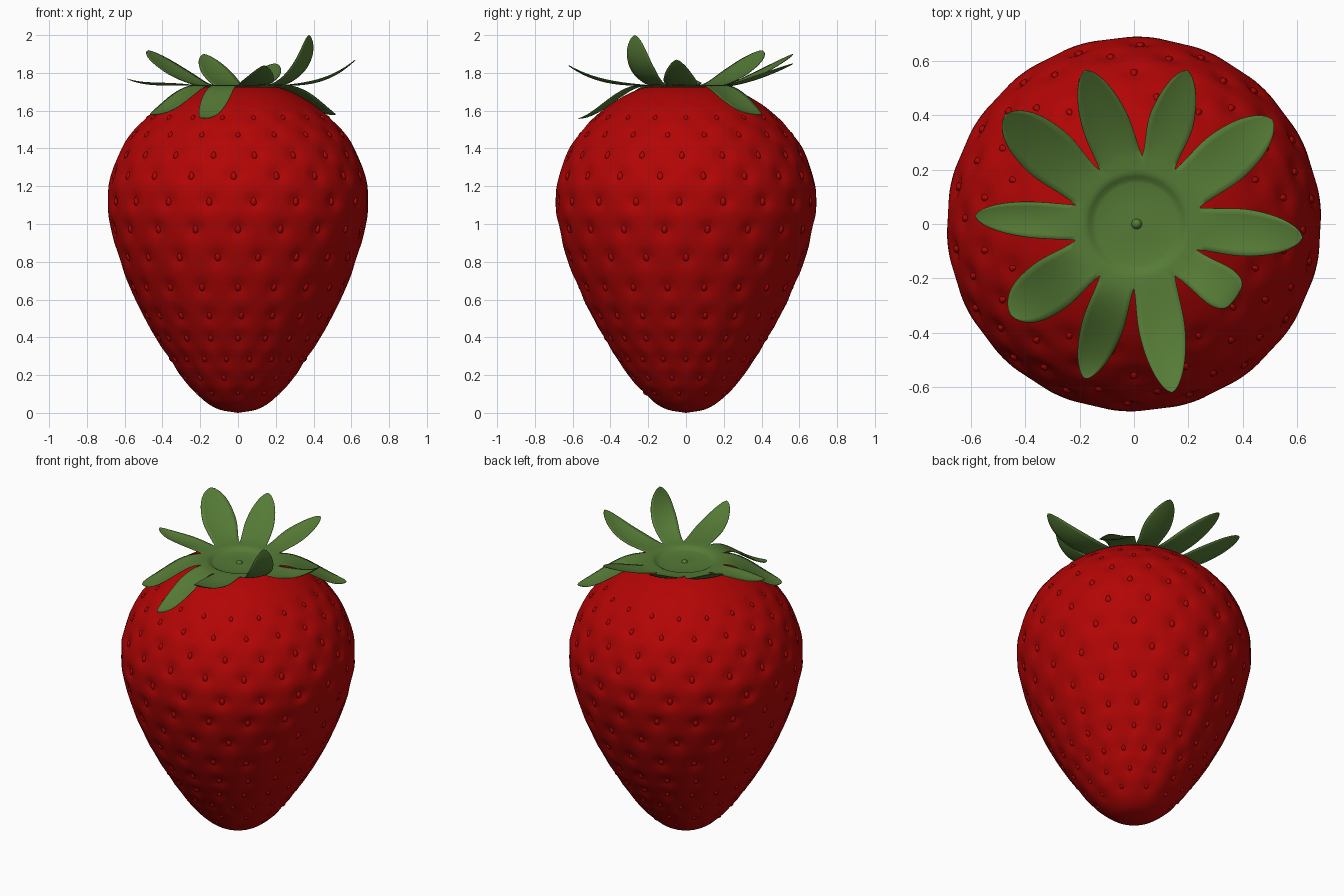
import bpy, bmesh, math
from mathutils import Vector, Matrix, kdtree

cube = bpy.data.objects.get("Cube")
if cube:
    bpy.data.objects.remove(cube, do_unlink=True)


def material(name, rgb):
    m = bpy.data.materials.new(name)
    m.use_nodes = True
    m.diffuse_color = (*rgb, 1)
    bsdf = m.node_tree.nodes["Principled BSDF"]
    bsdf.inputs["Base Color"].default_value = (*rgb, 1)
    bsdf.inputs["Roughness"].default_value = 0.6
    return m


def finish(bm, name, mat):
    mesh = bpy.data.meshes.new(name)
    bm.to_mesh(mesh)
    bm.free()
    mesh.materials.append(mat)
    mesh.shade_smooth()
    obj = bpy.data.objects.new(name, mesh)
    bpy.context.collection.objects.link(obj)
    return obj


def smooth_path(pts, steps):
    """Catmull-Rom curve through the points."""
    p = [Vector(q) for q in pts]
    p = [2 * p[0] - p[1]] + p + [2 * p[-1] - p[-2]]
    out = []
    for a, b, c, d in zip(p, p[1:], p[2:], p[3:]):
        for k in range(steps):
            t = k / steps
            out.append(0.5 * (2 * b + (c - a) * t + (2 * a - 5 * b + 4 * c - d) * t * t
                              + (3 * b - a - 3 * c + d) * t ** 3))
    return out + [p[-2]]


def polar(r, angle, z):
    return Vector((r * math.cos(angle), r * math.sin(angle), z))


def ease(t):
    return t * t * (3 - 2 * t)


red = material("fruit red", (0.45, 0.0015, 0.0015))
green = material("leaf green", (0.092, 0.198, 0.037))

# Fruit outline as radius and height, bottom to top
outline = smooth_path([(0, 0), (0.11, 0.022), (0.21, 0.09), (0.31, 0.205), (0.438, 0.4),
                       (0.546, 0.605), (0.63, 0.815), (0.678, 1.0), (0.69, 1.11), (0.678, 1.24),
                       (0.618, 1.4), (0.54, 1.51), (0.433, 1.61), (0.32, 1.682), (0.24, 1.716),
                       (0.2, 1.724), (0.15, 1.703), (0, 1.7)], 8)

# Seed rows as height and phase: position, outward normal and size of each seed
seeds = []
rows = [(0.1, 0), (0.18, 0.5), (0.28, 0.5), (0.39, 0), (0.51, 0.1), (0.66, 0), (0.82, 0.5),
        (0.97, 0), (1.12, 0.35), (1.26, -0.1), (1.37, 0.4), (1.48, 0), (1.57, 0.5)]
for i, (z, phase) in enumerate(rows):
    a, b = next((a, b) for a, b in zip(outline, outline[1:]) if a.y <= z < b.y)
    r = a.x + (b.x - a.x) * (z - a.y) / (b.y - a.y)
    slope = (b - a).normalized()
    count = 9 if i == 0 else 12 if i == 1 else 18
    size = min(1, 0.4 + 0.1 * i, 0.5 + 0.16 * (12 - i))
    for k in range(count):
        angle = 2 * math.pi * (k + phase) / count - math.pi / 2
        seeds.append((polar(r, angle, z), polar(slope.y, angle, -slope.x), size))
tree = kdtree.KDTree(len(seeds))
for i, s in enumerate(seeds):
    tree.insert(s[0], i)
tree.balance()

# Fruit body: lathe the outline, then press a dimple around every seed
bm = bmesh.new()
verts = [bm.verts.new((p.x, 0, p.y)) for p in outline]
edges = [bm.edges.new(pair) for pair in zip(verts, verts[1:])]
bmesh.ops.spin(bm, geom=verts + edges, cent=(0, 0, 0), axis=(0, 0, 1),
               angle=2 * math.pi, steps=180, use_merge=True)
bmesh.ops.remove_doubles(bm, verts=bm.verts, dist=0.0005)
bmesh.ops.recalc_face_normals(bm, faces=bm.faces)
for v in bm.verts:
    push = Vector()
    for co, i, dist in tree.find_range(v.co, 0.12):
        push -= seeds[i][1] * seeds[i][2] * 0.018 * math.exp(-(dist / 0.042) ** 2)
    v.co += push
finish(bm, "fruit_body", red)

# Seeds: small upright teardrops sitting in the dimples
bm = bmesh.new()
for pos, normal, size in seeds:
    side = Vector((0, 0, 1)).cross(normal).normalized()
    up = normal.cross(side)
    frame = Matrix((side, up, normal)).transposed().to_4x4()
    place = Matrix.Translation(pos - normal * 0.018 * size) @ frame
    new = bmesh.ops.create_uvsphere(bm, u_segments=10, v_segments=8, radius=1)["verts"]
    for v in new:
        x, y, z = v.co
        taper = 1 - 0.3 * y
        v.co = place @ (Vector((x * 0.016 * taper, y * 0.024, z * 0.014)) * (0.4 + 0.6 * size))
finish(bm, "seeds", red)

# Leaf crown: each leaf is (tip, half width, tip bluntness, lift power, curl),
# and each notch is the valley before that leaf, going counterclockwise
leaves = [((0.62, -0.05, 1.87), 0.09, 3.5, 2.8, 0), ((0.51, 0.385, 1.58), 0.102, 4, 1.6, 0),
          ((0.195, 0.565, 1.85), 0.088, 3, 1.5, 0), ((-0.18, 0.565, 1.90), 0.092, 3, 1.5, 0),
          ((-0.475, 0.4, 1.92), 0.102, 5, 1.6, 0), ((-0.585, 0.03, 1.77), 0.068, 3.5, 5, 0),
          ((-0.455, -0.335, 1.58), 0.1, 6, 1.6, 0), ((-0.18, -0.57, 1.56), 0.08, 3.5, 1.6, 0),
          ((0.14, -0.62, 1.84), 0.09, 3, 2.8, 0), ((0.375, -0.27, 2.0), 0.08, 4, 1.6, 0.9)]
notches = [(0.23, -0.095), (0.24, 0.06), (0.15, 0.2), (0.03, 0.25), (-0.125, 0.195),
           (-0.215, 0.07), (-0.215, -0.06), (-0.125, -0.19), (0, -0.235), (0.15, -0.19)]
# Sunken dish with a central nub, as radius and height
dish = [(0, 1.728), (0.008, 1.726), (0.014, 1.721), (0.019, 1.713), (0.06, 1.712),
        (0.15, 1.712), (0.163, 1.716), (0.175, 1.725), (0.186, 1.731), (0.2, 1.733)]
base_z, cols, steps = 1.735, 8, 18
centre = Vector((0.01, 0, 0))
bm = bmesh.new()
for i, (tip, width, blunt, power, curl) in enumerate(leaves):
    tip = Vector(tip)
    start = Vector((*notches[i], base_z))
    end = Vector((*notches[(i + 1) % len(notches)], base_z))
    mid, half = (start + end) / 2, (end - start).length / 2
    along = Vector((tip.x - mid.x, tip.y - mid.y, 0))
    across = Vector((-along.y, along.x, 0)).normalized()
    root_dir = (end - start).normalized()
    grid = []
    for r, z in dish:
        row = []
        for c in range(cols + 1):
            d = start.lerp(end, c / cols) - centre
            row.append(centre + polar(r, math.atan2(d.y, d.x), z))
        grid.append(row)
    for k in range(steps + 1):
        t = 1 - (1 - k / steps) ** 1.4
        w = half + (width - half) * ease(min(1, t / 0.5))
        w *= max(0, 1 - t ** blunt) ** 0.65
        sideways = root_dir.lerp(across, min(1, t * 3)).normalized()
        spine = mid + along * (t + curl * t * (1 - t))
        # Raised leaves sweep up, drooping leaves level out at the tip
        lift = t ** power if tip.z > base_z else ease(t)
        spine.z = base_z + (tip.z - base_z) * lift
        row = []
        for c in range(cols + 1):
            s = 2 * c / cols - 1
            cup = Vector((0, 0, 0.012 * s * s * math.sin(math.pi * t)))
            row.append(spine + sideways * (w * s) + cup)
        grid.append(row)
    grid = [[bm.verts.new(p) for p in row] for row in grid]
    for low, high in zip(grid, grid[1:]):
        for c in range(cols):
            bm.faces.new((low[c], high[c], high[c + 1], low[c + 1]))
bmesh.ops.remove_doubles(bm, verts=bm.verts, dist=0.0004)
bmesh.ops.dissolve_degenerate(bm, edges=bm.edges, dist=0.0001)
bmesh.ops.recalc_face_normals(bm, faces=bm.faces)
if sum(f.normal.z * f.calc_area() for f in bm.faces) < 0:
    bmesh.ops.reverse_faces(bm, faces=bm.faces)
crown = finish(bm, "leaf_crown", green)
thick = crown.modifiers.new("thickness", "SOLIDIFY")
thick.thickness = 0.003
thick.offset = -1
bpy.ops.object.select_all(action="DESELECT")
crown.select_set(True)
bpy.context.view_layer.objects.active = crown
bpy.ops.object.shade_smooth_by_angle(angle=math.radians(50))
